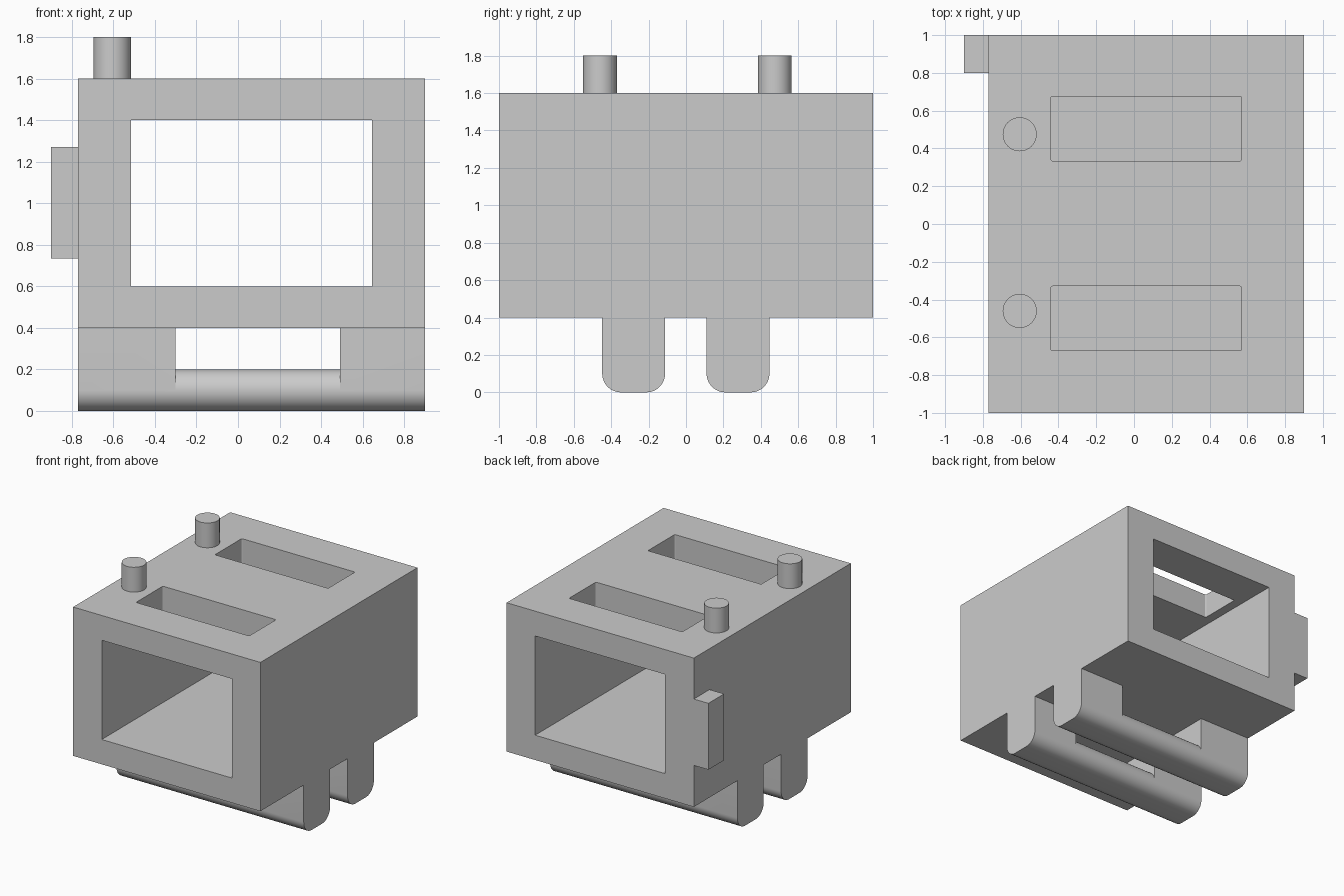
import bpy, bmesh, math
from mathutils import Vector

cube = bpy.data.objects.get("Cube")
if cube:
    bpy.data.objects.remove(cube, do_unlink=True)

grey = bpy.data.materials.new("light grey")
grey.use_nodes = True
GREY = (0.6, 0.6, 0.6, 1)
grey.diffuse_color = GREY
grey.node_tree.nodes["Principled BSDF"].inputs["Base Color"].default_value = GREY

X0, X1 = -0.77, 0.90        # housing sides
FLOOR, ROOF = 0.4, 1.6      # housing underside and top


def finish(bm, name):
    bmesh.ops.recalc_face_normals(bm, faces=bm.faces)
    mesh = bpy.data.meshes.new(name)
    bm.to_mesh(mesh)
    bm.free()
    mesh.materials.append(grey)
    ob = bpy.data.objects.new(name, mesh)
    bpy.context.collection.objects.link(ob)
    return ob


def activate(ob):
    bpy.ops.object.select_all(action='DESELECT')
    ob.select_set(True)
    bpy.context.view_layer.objects.active = ob


def smooth(ob):
    activate(ob)
    bpy.ops.object.shade_smooth_by_angle(angle=math.radians(35))


def box(name, lo, hi, corner=0):
    lo, hi = Vector(lo), Vector(hi)
    bm = bmesh.new()
    bmesh.ops.create_cube(bm, size=1)
    for v in bm.verts:
        v.co = (lo + hi) / 2 + v.co * (hi - lo)
    if corner:  # round the upright edges
        edges = [e for e in bm.edges
                 if abs(e.verts[0].co.z - e.verts[1].co.z) > 1e-4]
        bmesh.ops.bevel(bm, geom=edges, offset=corner, segments=3,
                        profile=0.5, affect='EDGES')
    return finish(bm, name)


def cut(target, cutter):
    activate(target)
    mod = target.modifiers.new("cut", 'BOOLEAN')
    mod.operation, mod.solver, mod.object = 'DIFFERENCE', 'EXACT', cutter
    bpy.ops.object.modifier_apply(modifier=mod.name)
    bpy.data.objects.remove(cutter, do_unlink=True)


# Housing with a tunnel from front to back and two roof slots
housing = box("housing", (X0, -1, FLOOR), (X1, 1, ROOF))
cut(housing, box("tunnel_cutter", (-0.515, -1.1, 0.6), (0.645, 1.1, 1.4)))
for y in (-0.5, 0.505):
    cut(housing, box("slot_cutter", (-0.44, y - 0.171, 1.2),
                     (0.57, y + 0.171, 1.8), corner=0.01))

# Side latch at the back
box("side_latch", (-0.9, 0.8, 0.735), (X0, 1, 1.27))


# Locating pins on the roof
def pin(name, y):
    bm = bmesh.new()
    bmesh.ops.create_cone(bm, cap_ends=True, segments=48, radius1=0.09,
                          radius2=0.09, depth=0.2)
    bmesh.ops.translate(bm, verts=bm.verts, vec=(-0.605, y, ROOF + 0.1))
    smooth(finish(bm, name))


pin("front_pin", -0.46)
pin("back_pin", 0.475)


# Rounded runner: a leg at each end, joined by a round-sided bar
def runner(name, y, half=0.168, r=0.1, gap=(-0.3, 0.49), steps=12):
    bm = bmesh.new()

    def arc(up):
        pts = []
        for side in (-1, 1):
            for i in range(steps + 1):
                a = math.pi / 2 * (i / steps if side < 0 else 1 - i / steps)
                pts.append((y + side * (half - r + r * math.cos(a)),
                            r + up * r * math.sin(a)))
        return pts

    def face(pts):
        bm.faces.new([bm.verts.new(p) for p in pts])

    def sweep(profile, xa, xb):
        for (ya, za), (yb, zb) in zip(profile, profile[1:]):
            face([(xa, ya, za), (xb, ya, za), (xb, yb, zb), (xa, yb, zb)])

    under, over = arc(-1), arc(1)
    spans = ((X0, gap[0]), gap, (gap[1], X1))
    top = [(y + half, FLOOR), (y - half, FLOOR)]
    for xa, xb in spans:
        sweep(under, xa, xb)
    sweep(over, *gap)
    for xa, xb in (spans[0], spans[2]):
        for s in (-half, half):
            sweep([(y + s, r), (y + s, FLOOR)], xa, xb)
    for x in (X0, X1):
        face([(x, *p) for p in under + top])
    for x in gap:
        face([(x, *p) for p in over + top])
    bmesh.ops.remove_doubles(bm, verts=bm.verts, dist=1e-5)
    smooth(finish(bm, name))


runner("front_runner", -0.28)
runner("back_runner", 0.278)
